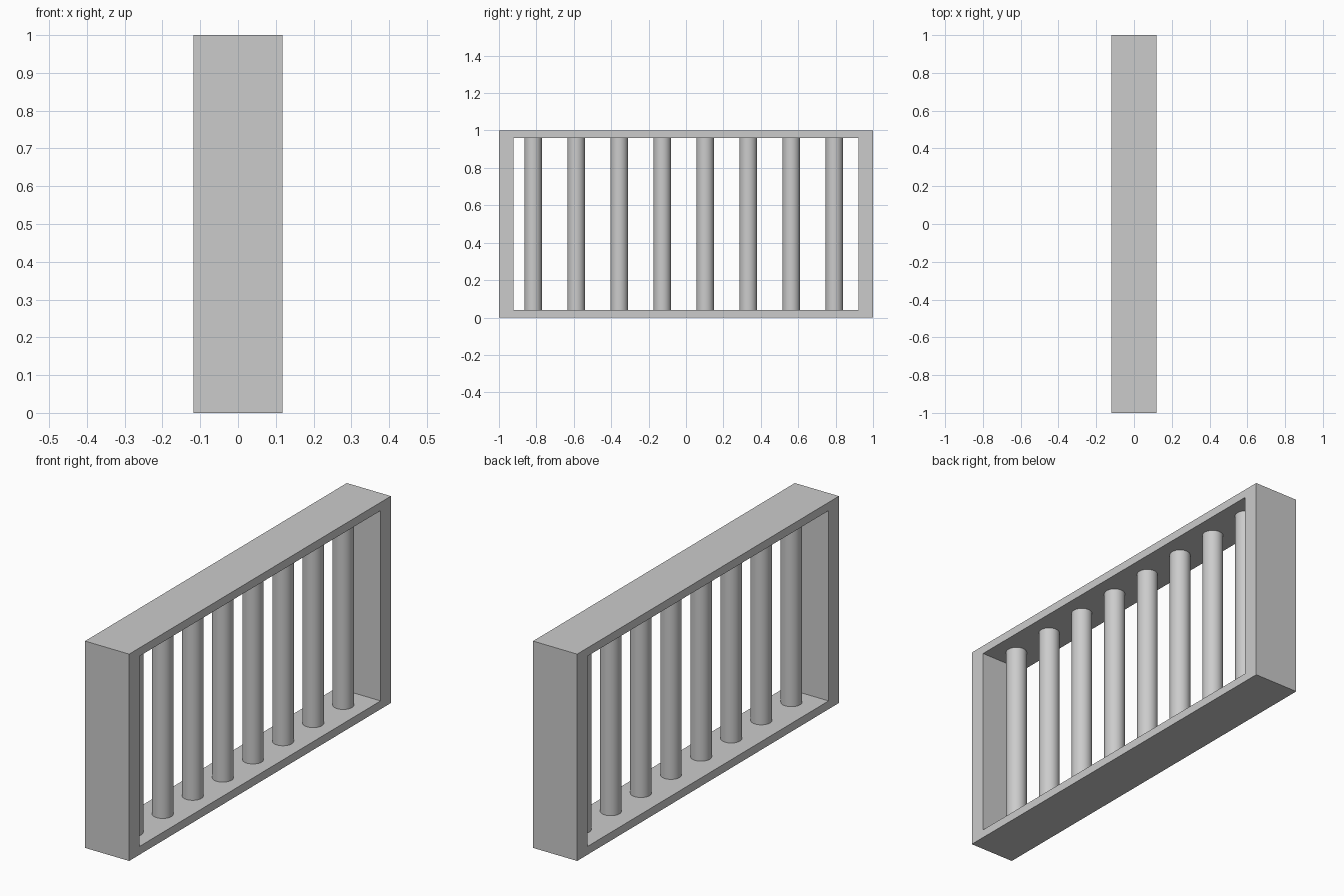
import bpy, bmesh
from mathutils import Matrix

if "Cube" in bpy.data.objects:
    bpy.data.objects.remove(bpy.data.objects["Cube"])

HALF_X, POST, RAIL = 0.118, 0.079, 0.04


def finish(name, bm):
    mesh = bpy.data.meshes.new(name)
    bm.to_mesh(mesh)
    bm.free()
    obj = bpy.data.objects.new(name, mesh)
    bpy.context.collection.objects.link(obj)
    return obj


# Rectangular frame: one continuous ring with a rectangular opening
bm = bmesh.new()
iy = 1 - POST
rings = []
for x in (-HALF_X, HALF_X):
    outer = [bm.verts.new((x, y, z)) for y, z in ((-1, 0), (1, 0), (1, 1), (-1, 1))]
    inner = [bm.verts.new((x, y, z)) for y, z in
             ((-iy, RAIL), (iy, RAIL), (iy, 1 - RAIL), (-iy, 1 - RAIL))]
    rings.append((outer, inner))
(ob, ib), (of, inf) = rings
for i in range(4):
    j = (i + 1) % 4
    for a, b in ((of, inf), (inf, ib), (ib, ob), (ob, of)):
        bm.faces.new((a[i], a[j], b[j], b[i]))
bmesh.ops.recalc_face_normals(bm, faces=bm.faces)
finish("window_frame", bm)

# Eight evenly spaced round bars between the rails
for i in range(8):
    bm = bmesh.new()
    bmesh.ops.create_cone(bm, cap_ends=True, segments=32, radius1=0.047, radius2=0.047,
                          depth=1 - 2 * RAIL,
                          matrix=Matrix.Translation((0.008, -0.817 + 0.23 * i, 0.5)))
    for f in bm.faces:
        f.smooth = len(f.verts) == 4
    for e in bm.edges:
        e.smooth = all(len(f.verts) == 4 for f in e.link_faces)
    finish(f"bar_{i + 1}", bm)
